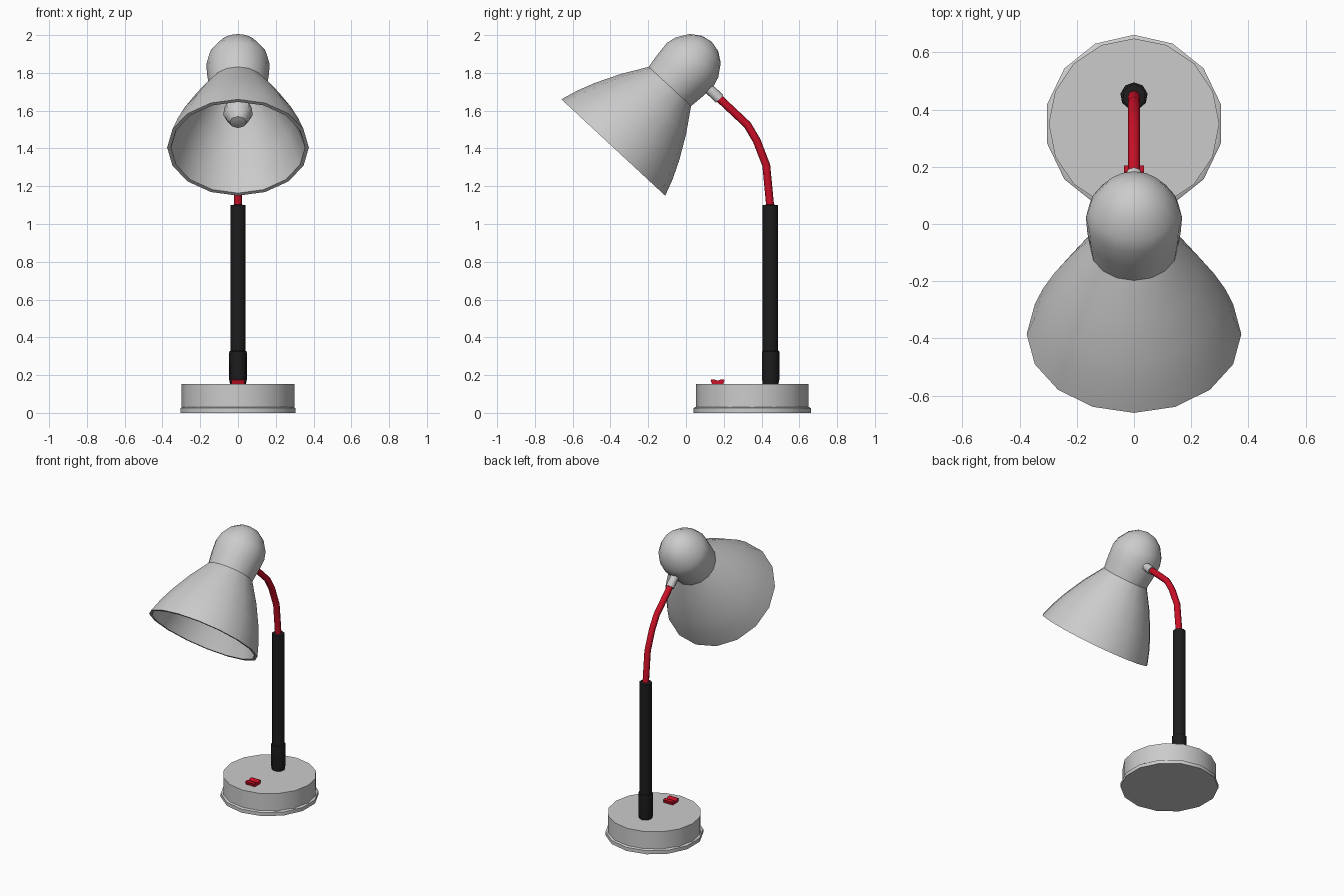
import bpy, bmesh, math
from mathutils import Matrix

if "Cube" in bpy.data.objects:
    bpy.data.objects.remove(bpy.data.objects["Cube"])


def material(name, rgb):
    m = bpy.data.materials.new(name)
    m.diffuse_color = (*rgb, 1)
    m.use_nodes = True
    m.node_tree.nodes["Principled BSDF"].inputs["Base Color"].default_value = m.diffuse_color
    return m


RED = material("red", (0.6, 0.005, 0.02))
BLACK = material("black", (0.012, 0.012, 0.012))


def finish(obj, mat=None, angle=40):
    if mat:
        obj.data.materials.append(mat)
    bpy.ops.object.select_all(action='DESELECT')
    obj.select_set(True)
    bpy.context.view_layer.objects.active = obj
    bpy.ops.object.shade_smooth_by_angle(angle=math.radians(angle))
    return obj


def from_bmesh(name, bm, mat=None, angle=40):
    bmesh.ops.recalc_face_normals(bm, faces=bm.faces)
    mesh = bpy.data.meshes.new(name)
    bm.to_mesh(mesh)
    bm.free()
    obj = bpy.data.objects.new(name, mesh)
    bpy.context.collection.objects.link(obj)
    return finish(obj, mat, angle)


def lathe(name, profile, sides, matrix, mat=None, angle=40):
    """Turn a (radius, height) profile around local z."""
    bm = bmesh.new()
    rings = []
    for r, h in profile:
        n = 1 if r == 0 else sides
        rings.append([bm.verts.new(matrix @ Matrix.Rotation(math.tau * k / sides, 4, 'Z')
                                   @ Matrix.Translation((0, r, h)).translation)
                      for k in range(n)])
    for a, b in zip(rings, rings[1:]):
        for k in range(sides):
            quad = [a[k % len(a)], a[(k + 1) % len(a)], b[(k + 1) % len(b)], b[k % len(b)]]
            bm.faces.new(list(dict.fromkeys(quad)))
    return from_bmesh(name, bm, mat, angle)


def tube(name, path, radius, mat=None):
    """Round bar along a path in the x = 0 plane."""
    cu = bpy.data.curves.new(name, 'CURVE')
    cu.dimensions = '3D'
    cu.bevel_depth = radius
    cu.bevel_resolution = 2
    cu.use_fill_caps = True
    sp = cu.splines.new('POLY')
    sp.points.add(len(path) - 1)
    for p, (y, z) in zip(sp.points, path):
        p.co = (0, y, z, 1)
    obj = bpy.data.objects.new(name, cu)
    bpy.context.collection.objects.link(obj)
    bpy.ops.object.select_all(action='DESELECT')
    obj.select_set(True)
    bpy.context.view_layer.objects.active = obj
    bpy.ops.object.convert(target='MESH')
    return finish(bpy.context.object, mat, 50)


# Base: lip and drum
base_at = Matrix.Translation((0, 0.35, 0))
lathe("base_lip", [(0, 0), (0.311, 0), (0.311, 0.025), (0.3, 0.032), (0, 0.032)], 14, base_at)
lathe("base_drum", [(0, 0.02), (0.298, 0.02), (0.298, 0.152), (0, 0.152)], 16, base_at)

# Post with foot collar
post_at = Matrix.Translation((0, 0.447, 0))
lathe("post", [(0, 0.15), (0.041, 0.15), (0.041, 1.10), (0, 1.105)], 10, post_at, BLACK)
lathe("post_collar", [(0, 0.15), (0.042, 0.15), (0.048, 0.18), (0.047, 0.325), (0.04, 0.33), (0, 0.33)],
      9, post_at, BLACK)

# Rocker switch
bm = bmesh.new()
outline = [(0.14, 0.145), (0.13, 0.175), (0.148, 0.178), (0.167, 0.17),
           (0.186, 0.178), (0.204, 0.175), (0.195, 0.145)]
face = bm.faces.new([bm.verts.new((-0.035, y, z)) for y, z in outline])
ext = bmesh.ops.extrude_face_region(bm, geom=[face], use_keep_orig=True)
bmesh.ops.translate(bm, vec=(0.07, 0, 0), verts=[v for v in ext["geom"] if isinstance(v, bmesh.types.BMVert)])
from_bmesh("switch", bm, RED, 10)

# Bent arm and its joint to the head
tube("arm", [(0.447, 1.08), (0.425, 1.31), (0.375, 1.44), (0.325, 1.525), (0.16, 1.68)], 0.021, RED)
tube("arm_joint", [(0.178, 1.662), (0.07, 1.767)], 0.028)

# Head, turned about a tilted axis from the centre of the rim
head_at = Matrix.Translation((0, -0.385, 1.405)) @ Matrix.Rotation(math.radians(-42.85), 4, 'X')
lathe("shade", [(0.14, 0.44), (0.22, 0.315), (0.29, 0.185), (0.355, 0.0), (0.375, 0.0),
                (0.345, 0.09), (0.303, 0.186), (0.234, 0.315), (0.152, 0.442)], 16, head_at)
lathe("cap", [(0.152, 0.435), (0.163, 0.52), (0.168, 0.60), (0.155, 0.65),
              (0.113, 0.715), (0.06, 0.752), (0, 0.765)], 16, head_at)

# Bulb
lathe("bulb", [(0, 0.17), (0.045, 0.182), (0.078, 0.235), (0.072, 0.29), (0.045, 0.35),
               (0.04, 0.52), (0, 0.52)], 8, head_at)
